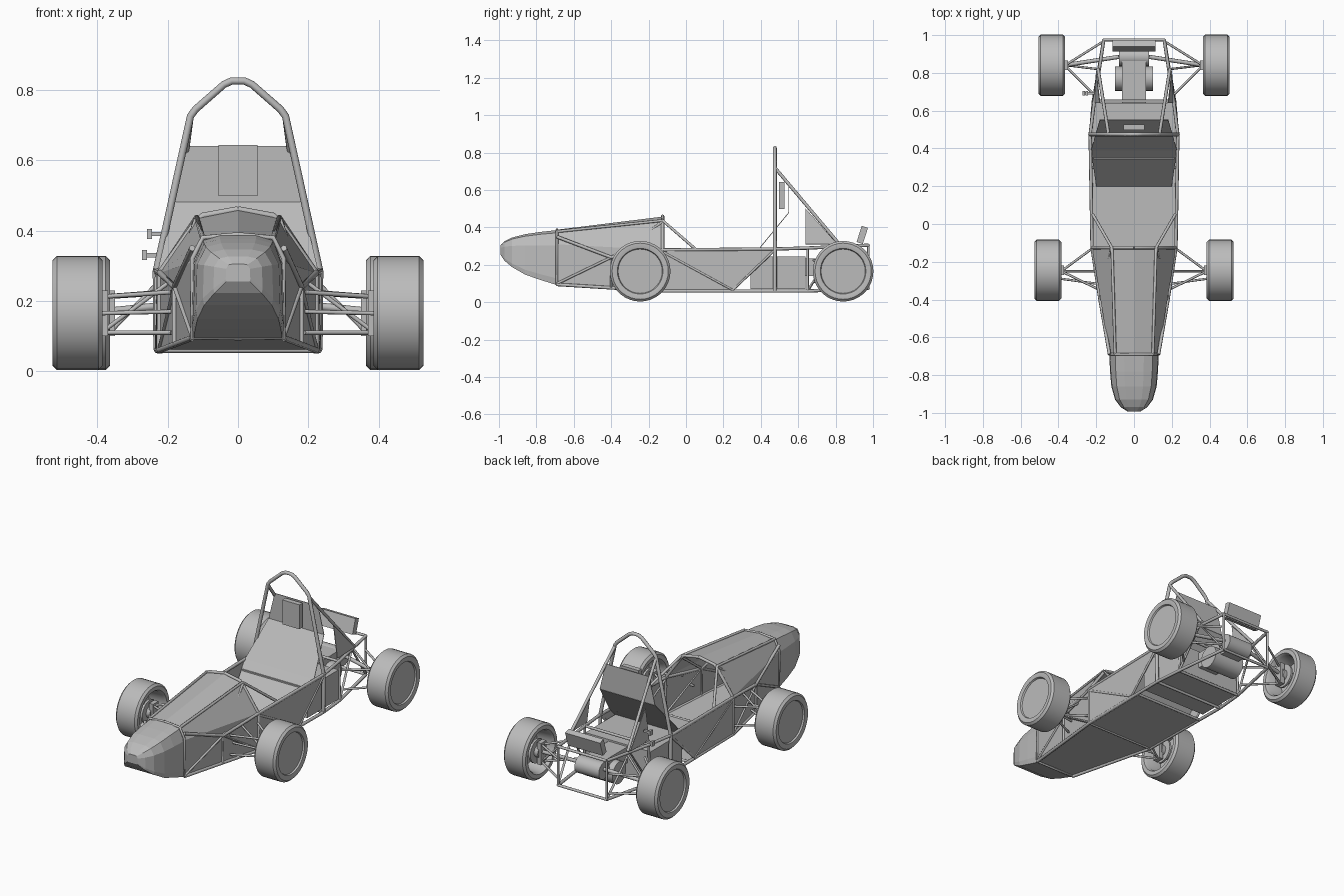
import bpy
import bmesh
from mathutils import Matrix, Vector
from math import radians

cube = bpy.data.objects.get("Cube")
if cube:
    bpy.data.objects.remove(cube)

grey = bpy.data.materials.new("plain grey")
grey.use_nodes = True
grey.diffuse_color = (0.5, 0.5, 0.5, 1)
grey.node_tree.nodes["Principled BSDF"].inputs["Base Color"].default_value = (0.5, 0.5, 0.5, 1)


def add(name, bm, smooth=False, thick=0):
    bmesh.ops.recalc_face_normals(bm, faces=bm.faces)
    me = bpy.data.meshes.new(name)
    bm.to_mesh(me)
    bm.free()
    me.materials.append(grey)
    ob = bpy.data.objects.new(name, me)
    bpy.context.collection.objects.link(ob)
    if thick:
        mod = ob.modifiers.new("thickness", "SOLIDIFY")
        mod.thickness = thick
        mod.offset = 0
    if smooth:
        activate(ob)
        bpy.ops.object.shade_smooth_by_angle(angle=radians(40))
    return ob


def activate(ob):
    bpy.ops.object.select_all(action="DESELECT")
    ob.select_set(True)
    bpy.context.view_layer.objects.active = ob


def flip(points):
    return [(-x, y, z) for x, y, z in points]


def tubes(name, paths, r, mirror=True):
    """Round tubes along each path, repeated on the other side."""
    cu = bpy.data.curves.new(name, "CURVE")
    cu.dimensions = "3D"
    cu.bevel_depth = r
    cu.bevel_resolution = 2
    cu.use_fill_caps = True
    for path in paths + ([flip(p) for p in paths] if mirror else []):
        sp = cu.splines.new("POLY")
        sp.points.add(len(path) - 1)
        for pt, co in zip(sp.points, path):
            pt.co = (*co, 1)
    ob = bpy.data.objects.new(name, cu)
    bpy.context.collection.objects.link(ob)
    activate(ob)
    bpy.ops.object.convert(target="MESH")
    ob.data.materials.clear()
    ob.data.materials.append(grey)
    bpy.ops.object.shade_smooth_by_angle(angle=radians(50))


def panel(name, polys, mirror=False):
    bm = bmesh.new()
    for poly in polys + ([flip(p) for p in polys] if mirror else []):
        bm.faces.new([bm.verts.new(p) for p in poly])
    add(name, bm, thick=0.004)


def box(name, lo, hi, tilt=0):
    lo, hi = Vector(lo), Vector(hi)
    m = (Matrix.Translation((lo + hi) / 2) @ Matrix.Rotation(radians(tilt), 4, "X")
         @ Matrix.Diagonal((*(hi - lo), 1)))
    bm = bmesh.new()
    bmesh.ops.create_cube(bm, size=1, matrix=m)
    add(name, bm)


def drum(name, x, y, z, r, depth):
    bm = bmesh.new()
    m = Matrix.Translation((x, y, z)) @ Matrix.Rotation(radians(90), 4, "Y")
    bmesh.ops.create_cone(bm, cap_ends=True, segments=24, radius1=r, radius2=r, depth=depth, matrix=m)
    add(name, bm, smooth=True)


def loft(name, rings, cap_first=False, close=True):
    bm = bmesh.new()
    rows = [[bm.verts.new(p) for p in ring] for ring in rings]
    n = len(rows[0])
    for a, b in zip(rows, rows[1:]):
        for i in range(n if close else n - 1):
            j = (i + 1) % n
            bm.faces.new((a[i], a[j], b[j], b[i]))
    if cap_first:
        bm.faces.new(rows[0])
    return add(name, bm)


# Wheels: revolved tyre and rim, open on the inner side
W, R = 0.142, 0.162
profile = [(W - .012, 0), (W - .012, .118), (W - .003, .122), (W, .135), (W, .15), (W - .012, R),
           (.012, R), (0, .15), (0, .127), (.015, .118), (W - .035, .112), (W - .035, 0)]
for end, x0, yc in (("front", .385, -.245), ("rear", .364, .84)):
    for side, s in (("left", 1), ("right", -1)):
        bm = bmesh.new()
        vs = [bm.verts.new((s * (x0 + x), yc, .166 + r)) for x, r in profile]
        es = [bm.edges.new(pair) for pair in zip(vs, vs[1:])]
        bmesh.ops.spin(bm, geom=vs + es, cent=(0, yc, .166), axis=(1, 0, 0),
                       angle=radians(360), steps=36)
        bmesh.ops.remove_doubles(bm, verts=bm.verts, dist=1e-4)
        add(f"{end}_{side}_wheel", bm, smooth=True)
        drum(f"{end}_{side}_brake_disc", s * (x0 + .03), yc, .166, .07, .012)
        drum(f"{end}_{side}_hub", s * (x0 + .055), yc, .166, .035, .11)
        xs = sorted((s * (x0 - .015), s * (x0 + .012)))
        box(f"{end}_{side}_upright", (xs[0], yc - .025, .1), (xs[1], yc + .025, .23))

# Nose cone: one faceted section scaled along the length
half = [(0, 0), (.96, 0), (1, .12), (.97, .72), (.76, .95), (.4, 1)]
shape = half + [(-u, v) for u, v in reversed(half[1:])]
stations = [(-.992, .035, .255, .305), (-.97, .07, .222, .326), (-.93, .1, .188, .346),
            (-.86, .12, .148, .364), (-.78, .127, .12, .376), (-.69, .131, .092, .386)]
loft("nose_cone", [[(u * w, y, zb + v * (zt - zb)) for u, v in shape]
                   for y, w, zb, zt in stations], cap_first=True)

# Front bodywork from the nose to the dash hoop
front = [(.13, .1), (.13, .31), (.1, .375), (0, .388)]
dash = [(.222, .062), (.222, .28), (.115, .435), (0, .458)]
rings = []
for y, sec in ((-.69, front), (-.125, dash)):
    rings.append([(x, y, z) for x, z in sec] + [(-x, y, z) for x, z in reversed(sec[:-1])])
body = loft("front_bodywork", rings)

# Cockpit tub
panel("side_panel", [[(.224, -.125, .28), (.232, .47, .28), (.228, .25, .065), (.224, -.125, .062)]], True)
panel("cockpit_floor", [[(.224, -.125, .06), (.228, .3, .06), (-.228, .3, .06), (-.224, -.125, .06)]])
panel("seat_back", [[(-.2, .2, .07), (.2, .2, .07), (.228, .39, .285), (-.228, .39, .285)],
                    [(-.228, .39, .285), (.228, .39, .285), (.182, .55, .48), (-.182, .55, .48)],
                    [(-.182, .55, .48), (.182, .55, .48), (.143, .55, .64), (-.143, .55, .64)]])
box("headrest", (-.056, .497, .498), (.056, .527, .643))
box("power_box", (-.215, .345, .07), (.215, .64, .245))
panel("rear_gusset", [[(.205, .64, .31), (.18, .64, .5), (.2, .81, .31)]], True)

# Main chassis tubes
F, D, H, M, B = -.69, -.125, .475, .65, .975
tubes("main_hoop", [[(-.23, H, .06), (-.232, H, .285), (-.135, H, .725), (-.12, H, .745), (-.04, H, .815),
                     (-.018, H, .825), (.018, H, .825), (.04, H, .815), (.12, H, .745), (.135, H, .725),
                     (.232, H, .285), (.23, H, .06)]], .0105, mirror=False)
tubes("dash_hoop", [[(.222, D, .06), (.222, D, .28), (.118, D, .425), (.1, D, .442), (0, D, .46)]], .009)
tubes("front_bulkhead", [[(0, F, .095), (.13, F, .095), (.13, F, .32), (.1, F, .38), (0, F, .388)]], .007)
tubes("lower_rail", [[(.13, F, .095), (.222, D, .06), (.23, H, .06), (.215, M, .06), (.16, B, .075)]], .009)
tubes("upper_rail", [[(.13, F, .35), (.18, -.4, .24), (.222, D, .28), (.232, H, .285),
                      (.21, M, .29), (.16, B, .305)]], .009)
tubes("cowl_rail", [[(.1, F, .378), (.117, D, .437), (.218, .05, .285)]], .008)
tubes("side_bracing", [[(.13, F, .1), (.18, -.4, .24), (.12, D, .43)],
                       [(.222, D, .27), (.229, .25, .065), (.232, H, .28)],
                       [(.18, -.4, .08), (.18, -.4, .24), (.222, D, .065)]], .007)
tubes("hoop_brace", [[(.135, H, .72), (.19, .82, .31)]], .009)
tubes("rear_bracing", [[(.215, M, .06), (.21, M, .29)], [(.16, B, .075), (.16, B, .305)],
                       [(.215, M, .06), (.188, .8, .3), (.16, B, .075)]], .007)
tubes("cross_members", [[(-x, y, z), (x, y, z)] for x, y, z in
                        ((.222, D, .06), (.229, .3, .06), (.23, H, .06), (.215, M, .06), (.21, M, .29),
                         (.16, B, .075), (.16, B, .305))], .008, mirror=False)

# Suspension arms, steering links and drive shafts
arms = []
for hub, inner in (((.385, -.25), ((.215, D), (.19, -.345))), ((.365, .84), ((.165, .965), (.205, .68)))):
    for z, zi in ((.11, .11), (.212, .225)):
        for x, y in inner:
            arms.append([(*hub, z), (x, y, zi)])
tubes("wishbones", arms, .0065)
tubes("steering_link", [[(.385, -.29, .165), (.17, -.32, .17)]], .006)
tubes("push_rods", [[(.375, -.25, .12), (.2, -.25, .25)], [(.355, .84, .12), (.19, .82, .29)]], .006)
tubes("drive_shaft", [[(.37, .84, .17), (.08, .885, .2)]], .011)

# Drivetrain and tail
box("gearbox", (-.063, .64, .14), (.063, .88, .235))
drum("motor", 0, .77, .14, .065, .2)
drum("differential", 0, .885, .19, .05, .16)
box("tail_plate", (-.115, .925, .315), (.115, .96, .405), tilt=-18)
for i, (x, z) in enumerate(((-.255, .33), (-.24, .39))):
    box(f"switch_arm_{i}", (x - .008, .685, z - .006), (x + .03, .7, z + .006))
    box(f"switch_knob_{i}", (x - .018, .68, z - .014), (x - .004, .705, z + .014))
